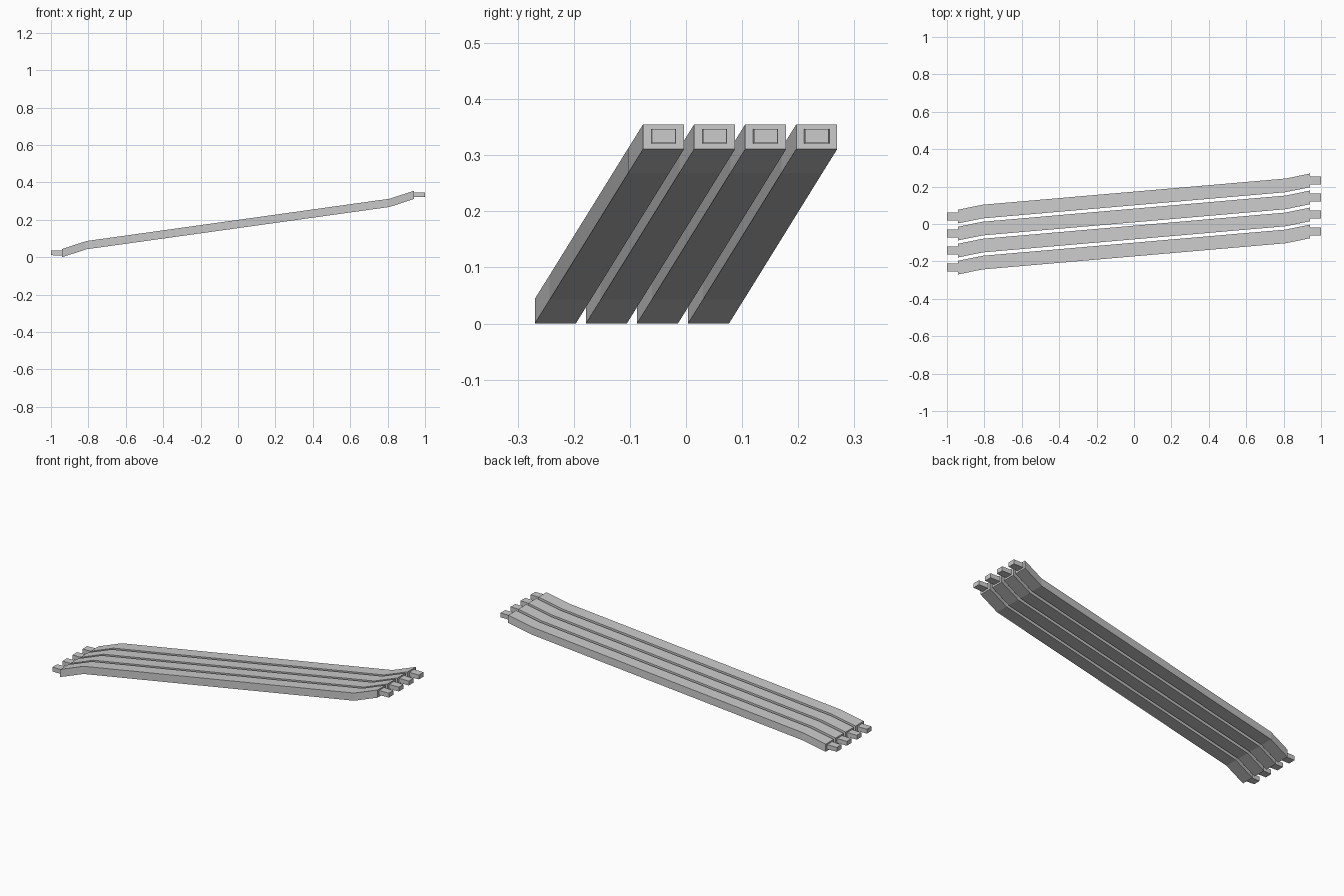
import bpy
import bmesh
from mathutils import Vector

cube = bpy.data.objects.get("Cube")
if cube:
    bpy.data.objects.remove(cube)

grey = bpy.data.materials.new("light_grey")
grey.use_nodes = True
colour = (0.6, 0.6, 0.6, 1)
grey.diffuse_color = colour
grey.node_tree.nodes["Principled BSDF"].inputs["Base Color"].default_value = colour

BAR_W, BAR_H = 0.073, 0.044
TAB_W, TAB_H = 0.045, 0.026
SPACING = 0.091


def loft(bm, sections):
    """Join upright rectangles (centre, width, height) into a closed solid."""
    rings = []
    for centre, w, h in sections:
        corners = [(-1, -1), (1, -1), (1, 1), (-1, 1)]
        rings.append([bm.verts.new(centre + Vector((0, a * w / 2, b * h / 2)))
                      for a, b in corners])
    for r, s in zip(rings, rings[1:]):
        for i in range(4):
            j = (i + 1) % 4
            bm.faces.new((r[i], r[j], s[j], s[i]))
    bm.faces.new(rings[0][::-1])
    bm.faces.new(rings[-1])


def add_part(name, sections):
    bm = bmesh.new()
    loft(bm, sections)
    bmesh.ops.recalc_face_normals(bm, faces=bm.faces)
    mesh = bpy.data.meshes.new(name)
    bm.to_mesh(mesh)
    bm.free()
    mesh.materials.append(grey)
    bpy.context.collection.objects.link(bpy.data.objects.new(name, mesh))


# Half of the centre line; the other half is its point reflection
end, bend = Vector((0.94, 0.0965, 0.1555)), Vector((0.81, 0.07, 0.113))

for n in range(4):
    middle = Vector((0, (n - 1.5) * SPACING, 0.1775))
    # Sloping bar with a steeper bend near each end
    path = [-end, -bend, bend, end]
    add_part(f"bar_{n + 1}", [(middle + p, BAR_W, BAR_H) for p in path])

    # Level tabs, slightly tapered, projecting from both ends
    for side, label in ((-1, "right"), (1, "left")):
        root = middle + end * side + Vector((0, 0, 0.001))
        out = Vector((0.06 * side, 0, 0))
        add_part(f"{label}_tab_{n + 1}", [
            (root - out * 0.1, TAB_W, TAB_H),
            (root + out, TAB_W - 0.003, TAB_H - 0.001)])
